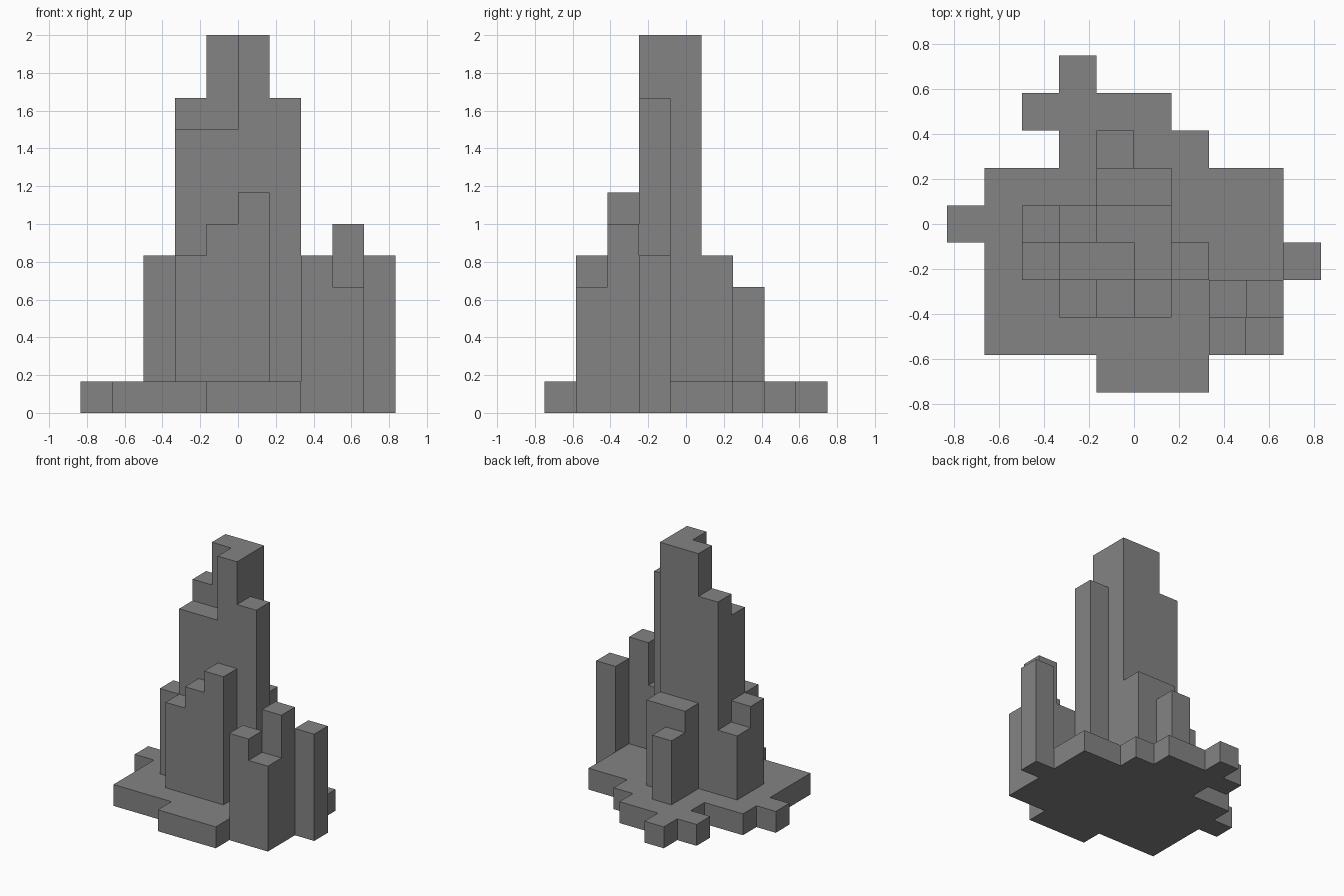
import bpy
import bmesh

CELL = 1 / 6              # width of one grid cell
COLS, ROWS = 10, 9        # size of the whole plan in cells

if "Cube" in bpy.data.objects:
    bpy.data.objects.remove(bpy.data.objects["Cube"], do_unlink=True)

# One plain grey for everything
grey = bpy.data.materials.new("stone_grey")
grey.use_nodes = True
grey.diffuse_color = (0.23, 0.23, 0.23, 1)
bsdf = next(n for n in grey.node_tree.nodes if n.type == 'BSDF_PRINCIPLED')
bsdf.inputs["Base Color"].default_value = grey.diffuse_color


def point(i, j, k):
    """Grid corner to model position."""
    return ((i - COLS / 2) * CELL, (j - ROWS / 2) * CELL, k * CELL)


def terrace(name, heights, floor):
    """Closed stepped block: heights maps (column, row) to its top level."""
    bm = bmesh.new()

    def face(*corners):
        bm.faces.new([bm.verts.new(point(*c)) for c in corners])

    for (i, j), top in heights.items():
        ring = [(i, j), (i + 1, j), (i + 1, j + 1), (i, j + 1)]
        face(*[(*c, top) for c in ring])
        face(*[(*c, floor) for c in reversed(ring)])
        # Walls only where the neighbour is lower
        neighbours = [(i, j - 1), (i + 1, j), (i, j + 1), (i - 1, j)]
        for side, other in enumerate(neighbours):
            a, b = ring[side], ring[(side + 1) % 4]
            for k in range(heights.get(other, floor), top):
                face((*a, k), (*b, k), (*b, k + 1), (*a, k + 1))
    bmesh.ops.remove_doubles(bm, verts=bm.verts[:], dist=CELL / 100)
    bmesh.ops.dissolve_limit(bm, angle_limit=0.01,
                             verts=bm.verts[:], edges=bm.edges[:])
    mesh = bpy.data.meshes.new(name)
    bm.to_mesh(mesh)
    bm.free()
    mesh.materials.append(grey)
    obj = bpy.data.objects.new(name, mesh)
    bpy.context.collection.objects.link(obj)
    return obj


# Corner cluster and side tower run down to the ground
corner = {(7, 1): 5, (8, 1): 4, (7, 2): 4, (8, 2): 6}
terrace("corner_cluster", corner, 0)
terrace("side_tower", {(9, 3): 5}, 0)

# Base plate: first and last column of each row, front to back
spans = [(4, 6), (1, 8), (1, 8), (1, 8), (0, 8), (1, 8), (3, 6), (2, 5), (3, 3)]
base = {(i, j): 1 for j, (first, last) in enumerate(spans)
        for i in range(first, last + 1) if (i, j) not in corner}
terrace("base_plate", base, 0)

# Main tower with its shoulders and low side steps
terrace("main_tower", {
    (2, 3): 5, (3, 3): 9, (4, 3): 9, (5, 3): 12, (6, 3): 10,
    (2, 4): 4, (3, 4): 10, (4, 4): 12, (5, 4): 12}, 1)

# Rising steps in front, falling steps behind
terrace("front_steps", {(3, 2): 5, (4, 2): 6, (5, 2): 7}, 1)
terrace("back_steps", {(4, 5): 5, (5, 5): 5, (4, 6): 4}, 1)
